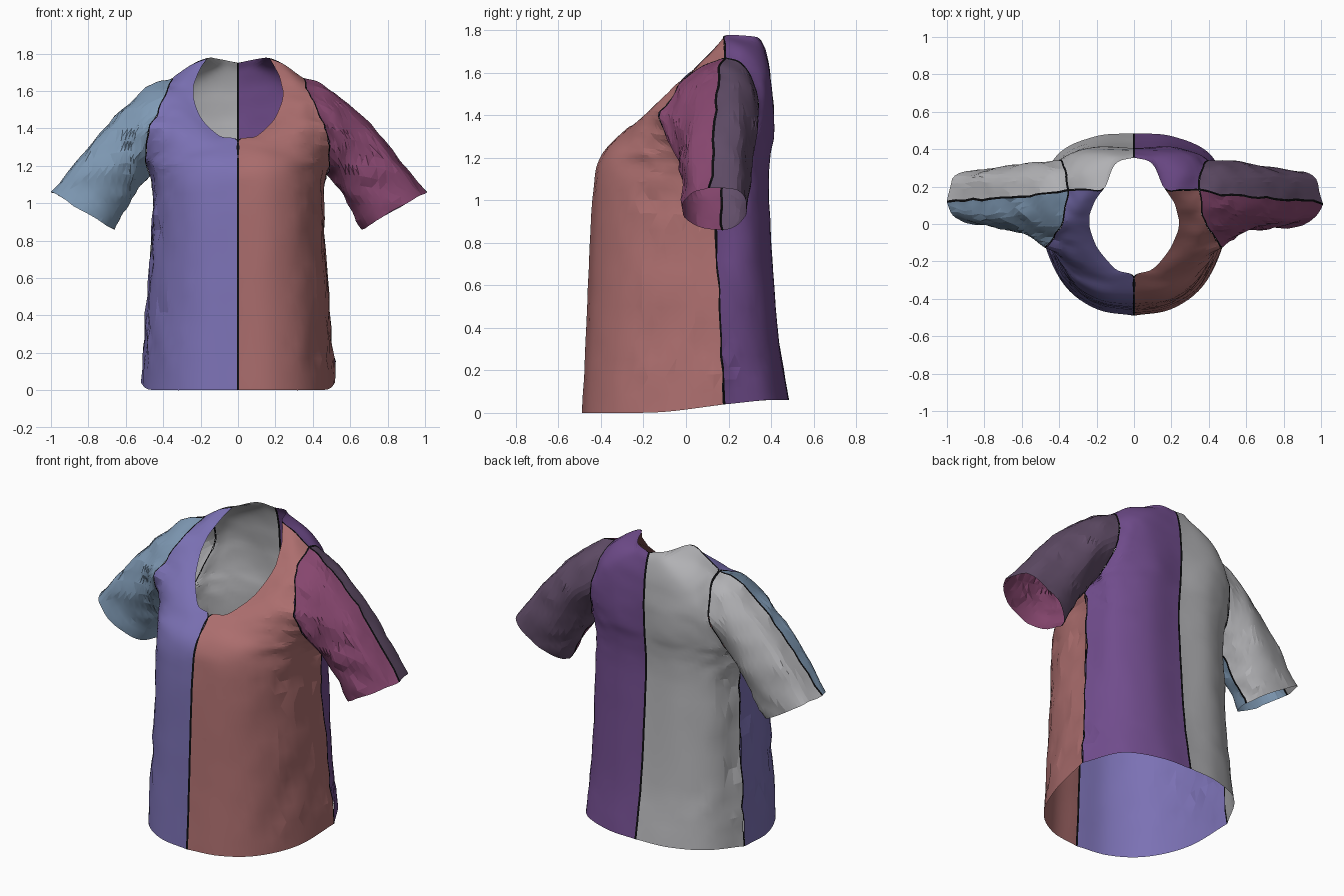
import bpy, math
from mathutils import Vector, noise

if "Cube" in bpy.data.objects:
    bpy.data.objects.remove(bpy.data.objects["Cube"])


def material(name, r, g, b):
    m = bpy.data.materials.new(name)
    lin = lambda c: ((c / 255 + 0.055) / 1.055) ** 2.4
    m.diffuse_color = (lin(r), lin(g), lin(b), 1)
    m.use_nodes = True
    m.node_tree.nodes["Principled BSDF"].inputs["Base Color"].default_value = m.diffuse_color
    return m


SEAM = material("black_seam", 12, 12, 14)
PERI = material("periwinkle", 123, 113, 180)
RED = material("dusty_red", 172, 110, 110)
BLUE = material("steel_blue", 128, 155, 182)
MAGENTA = material("magenta", 134, 70, 110)
PURPLE = material("purple", 112, 76, 140)
GREY = material("light_grey", 178, 178, 181)
PLUM = material("dark_plum", 98, 78, 105)


def spline(pts, t):
    """Point on a smooth curve through pts, t in 0..1."""
    n = len(pts) - 1
    f = min(max(t, 0), 1) * n
    i = min(int(f), n - 1)
    f -= i
    b, c = pts[i], pts[i + 1]
    a = pts[i - 1] if i else b * 2 - c
    d = pts[i + 2] if i + 2 <= n else c * 2 - b
    return 0.5 * (b * 2 + (c - a) * f + (a * 2 - b * 5 + c * 4 - d) * f ** 2
                  + (b * 3 - a - c * 3 + d) * f ** 3)


def crumple(p):
    """Cloth wrinkles, stronger at the sides and on the sleeves."""
    k = min(max((abs(p.x) - 0.22) / 0.2, 0), 1)
    if p.y > 0.25:
        k *= 0.5
    centre = min(abs(p.x) / 0.05, 1)
    hem = min(max((p.z - 0.03) / 0.15, 0), 1)
    q = Vector((p.x * 6, p.y * 6, p.z * 11 + p.y * 3))
    d = noise.noise_vector(q) * (0.003 + 0.013 * k)
    d += noise.noise_vector(q * 2.1) * (0.001 + 0.006 * k)
    return p + Vector((d.x * centre, d.y, d.z * 0.6)) * hem


def inset(line, start, end, w=0.0065):
    """Add an extra point close to the seam ends of a line."""
    out = list(line)
    if end:
        v = line[-2] - line[-1]
        out.insert(-1, line[-1] + v.normalized() * min(w, v.length * 0.4))
    if start:
        v = line[1] - line[0]
        out.insert(1, line[0] + v.normalized() * min(w, v.length * 0.4))
    return out


def panel(name, rows, s, mat, nu, nv, flip, seams, is_seam=lambda c: True):
    """Cloth panel lofted through rows; seams = (u0, u1, v0, v1)."""
    rows = [[Vector((p[0] * s, p[1], p[2])) for p in r] for r in rows]
    cols = []
    for i in range(nu + 1):
        key = [spline(r, i / nu) for r in rows]
        col = [crumple(spline(key, j / nv)) for j in range(nv + 1)]
        cols.append(inset(col, seams[2], seams[3]))
    grid = [inset(list(r), seams[0], seams[1]) for r in zip(*cols)]
    H, W = len(grid), len(grid[0])
    verts = [p for r in grid for p in r]
    faces, idx = [], []
    for j in range(H - 1):
        for i in range(W - 1):
            a, b, c, d = j * W + i, j * W + i + 1, (j + 1) * W + i + 1, (j + 1) * W + i
            edge = (seams[0] and i == 0 or seams[1] and i == W - 2
                    or seams[2] and j == 0 or seams[3] and j == H - 2)
            mid = (verts[a] + verts[c]) / 2
            dark = int(bool(edge) and is_seam(mid))
            tris = [(a, b, c), (a, c, d)] if (i + j) % 2 else [(a, b, d), (b, c, d)]
            for t in tris:
                faces.append(t[::-1] if flip else t)
                idx.append(dark)
    me = bpy.data.meshes.new(name)
    me.from_pydata(verts, [], faces)
    me.materials.append(mat)
    me.materials.append(SEAM)
    me.polygons.foreach_set("material_index", idx)
    ob = bpy.data.objects.new(name, me)
    bpy.context.collection.objects.link(ob)
    bpy.context.view_layer.objects.active = ob
    ob.select_set(True)
    bpy.ops.object.shade_smooth_by_angle(angle=math.radians(12))
    ob.select_set(False)


# Front body: rows from hem to shoulder, centre to side
front = [
    [(0, -.49, 0), (.2, -.455, 0), (.37, -.33, 0), (.48, -.1, .005), (.52, .18, .04)],
    [(0, -.465, .5), (.19, -.43, .5), (.35, -.31, .5), (.46, -.08, .5), (.487, .16, .5)],
    [(0, -.44, 1), (.19, -.41, 1), (.34, -.3, 1), (.435, -.1, 1), (.453, .14, .98)],
    [(0, -.405, 1.2), (.18, -.38, 1.2), (.33, -.29, 1.19), (.44, -.1, 1.17), (.47, .14, 1.15)],
    [(0, -.28, 1.335), (.16, -.3, 1.3), (.32, -.25, 1.27), (.44, -.13, 1.25), (.485, -.03, 1.23)],
    [(.1, -.24, 1.36), (.2, -.23, 1.37), (.31, -.2, 1.38), (.4, -.16, 1.38), (.48, -.12, 1.38)],
    [(.2, -.12, 1.46), (.32, -.1, 1.49), (.43, -.075, 1.48)],
    [(.24, 0, 1.58), (.31, .01, 1.59), (.38, 0, 1.58)],
    [(.22, .1, 1.68), (.29, .1, 1.675), (.36, .1, 1.64)],
    [(.165, .185, 1.775), (.25, .18, 1.74), (.35, .18, 1.67)],
]
# Back body
back = [
    [(0, .485, .06), (.2, .47, .06), (.4, .38, .06), (.52, .18, .04)],
    [(0, .43, .4), (.22, .42, .4), (.4, .33, .4), (.493, .16, .42)],
    [(0, .385, 1), (.22, .385, 1), (.39, .3, 1), (.453, .14, .98)],
    [(0, .39, 1.2), (.22, .39, 1.2), (.4, .3, 1.18), (.47, .14, 1.15)],
    [(0, .4, 1.3), (.2, .41, 1.3), (.38, .34, 1.28), (.45, .26, 1.25)],
    [(0, .405, 1.45), (.2, .41, 1.45), (.33, .38, 1.45), (.4, .34, 1.43)],
    [(0, .395, 1.6), (.2, .39, 1.6), (.3, .36, 1.6), (.37, .3, 1.58)],
    [(0, .378, 1.7), (.13, .355, 1.715), (.26, .29, 1.71), (.355, .25, 1.65)],
    [(0, .355, 1.75), (.1, .32, 1.77), (.165, .185, 1.775), (.25, .18, 1.74), (.35, .18, 1.67)],
]
# Sleeve halves: rows from armhole to cuff, top to underarm
sleeve_front = [
    [(.35, .18, 1.67), (.36, .1, 1.64), (.38, 0, 1.58), (.43, -.075, 1.48),
     (.48, -.12, 1.38), (.485, -.03, 1.23), (.47, .14, 1.15)],
    [(.48, .16, 1.62), (.51, .06, 1.56), (.54, -.03, 1.46), (.55, -.065, 1.34),
     (.535, -.04, 1.2), (.51, .15, 1.1)],
    [(.71, .14, 1.41), (.73, .03, 1.35), (.69, -.02, 1.25), (.65, -.02, 1.14),
     (.6, .05, 1.04), (.58, .16, 1.0)],
    [(1, .12, 1.06), (.97, .04, 1.045), (.9, 0, 1), (.79, 0, .935),
     (.7, .06, .88), (.66, .17, .86)],
]
sleeve_back = [
    [(.35, .18, 1.67), (.355, .25, 1.65), (.37, .3, 1.58), (.4, .34, 1.43),
     (.45, .26, 1.25), (.47, .14, 1.15)],
    [(.48, .16, 1.62), (.5, .25, 1.57), (.52, .32, 1.46), (.53, .33, 1.32),
     (.52, .26, 1.17), (.51, .15, 1.1)],
    [(.71, .14, 1.41), (.73, .25, 1.36), (.7, .3, 1.25), (.65, .31, 1.14),
     (.6, .25, 1.04), (.58, .16, 1.0)],
    [(1, .12, 1.06), (.97, .24, 1.045), (.9, .28, 1), (.79, .28, .935),
     (.7, .24, .88), (.66, .17, .86)],
]

# Seams run along centre, side, armhole and shoulder, not the neckline
front_rule = lambda c: abs(c.x) < 0.02 or abs(c.x) > 0.265 or c.z > 1.73
back_rule = lambda c: c.z < 1.73 or abs(c.x) < 0.015 or abs(c.x) > 0.17

for side, s, colours in (("right", 1, (RED, PURPLE, MAGENTA, PLUM)),
                         ("left", -1, (PERI, GREY, BLUE, GREY))):
    m = s < 0
    panel(side + "_front_body", front, s, colours[0], 24, 54, m, (1, 1, 0, 1), front_rule)
    panel(side + "_back_body", back, s, colours[1], 20, 48, not m, (1, 1, 0, 1), back_rule)
    panel(side + "_front_sleeve", sleeve_front, s, colours[2], 20, 20, m, (1, 1, 1, 0))
    panel(side + "_back_sleeve", sleeve_back, s, colours[3], 20, 20, not m, (1, 1, 1, 0))
